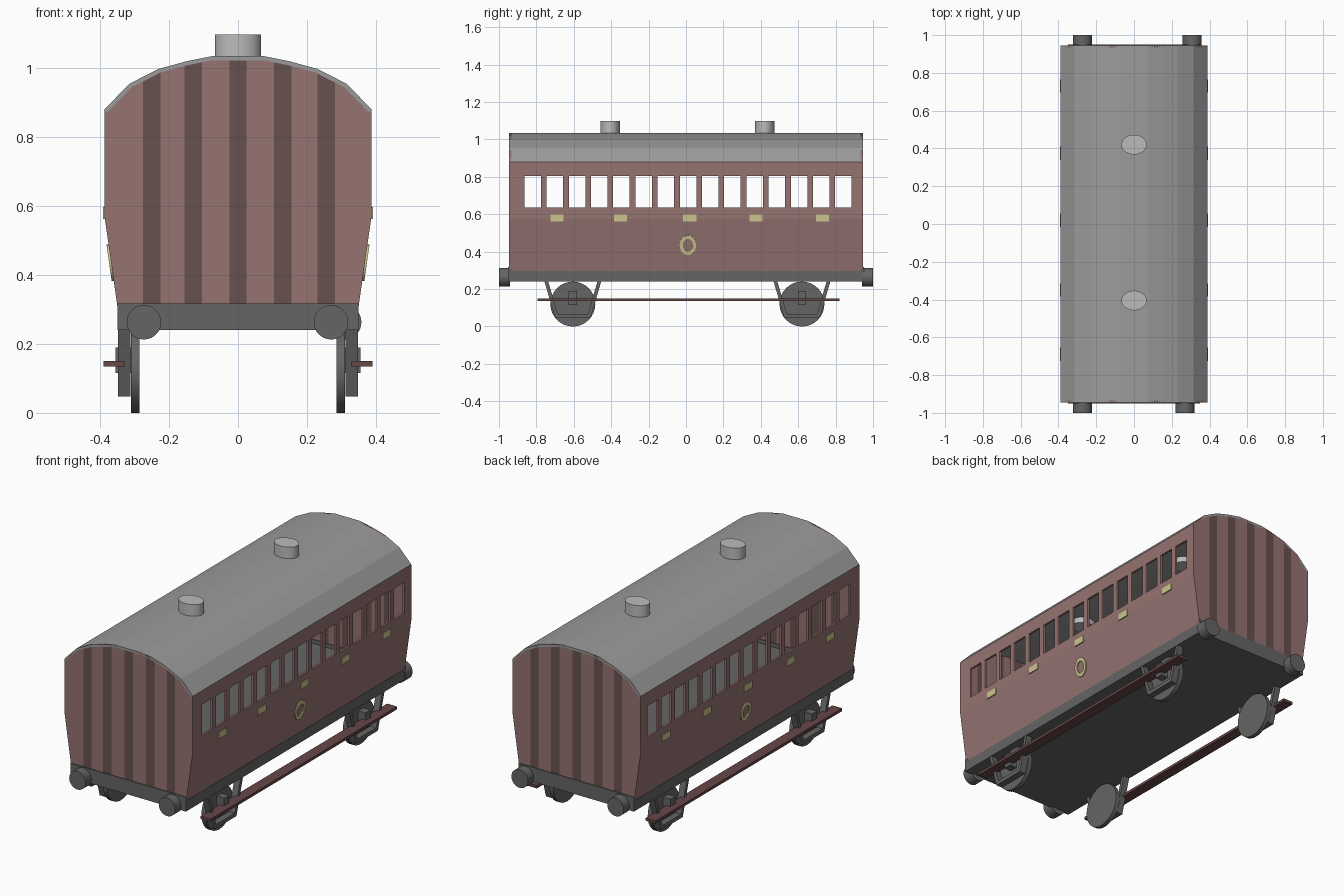
import bpy, bmesh, math
from mathutils import Vector, Matrix

if "Cube" in bpy.data.objects:
    bpy.data.objects.remove(bpy.data.objects["Cube"], do_unlink=True)


def material(name, r, g, b):
    m = bpy.data.materials.new(name)
    m.use_nodes = True
    m.diffuse_color = (r, g, b, 1)
    m.node_tree.nodes["Principled BSDF"].inputs["Base Color"].default_value = (r, g, b, 1)
    return m


MAROON = material("maroon", .30, .172, .165)
STRIPE = material("dark_maroon", .135, .083, .08)
ROOF = material("roof_grey", .33, .33, .33)
VENT = material("light_grey", .5, .5, .5)
IRON = material("iron_grey", .13, .13, .13)
BRASS = material("pale_brass", .6, .56, .27)
BOARD = material("footboard_brown", .13, .065, .062)


def make(name, bm, *mats):
    mesh = bpy.data.meshes.new(name)
    bm.to_mesh(mesh)
    bm.free()
    for m in mats:
        mesh.materials.append(m)
    ob = bpy.data.objects.new(name, mesh)
    bpy.context.collection.objects.link(ob)
    return ob


def sheet(name, polys, outward, *mats, thick=.012, offset=-1, rule=None):
    """Panel of polygons facing outward, thickened by a modifier."""
    bm = bmesh.new()
    for p in polys:
        bm.faces.new([bm.verts.new(v) for v in p])
    bmesh.ops.remove_doubles(bm, verts=bm.verts, dist=1e-5)
    bm.normal_update()
    for f in bm.faces:
        if f.normal.dot(Vector(outward)) < 0:
            f.normal_flip()
        if rule:
            f.material_index = rule(f.calc_center_median())
    ob = make(name, bm, *mats)
    mod = ob.modifiers.new("thickness", 'SOLIDIFY')
    mod.thickness, mod.offset = thick, offset
    return ob


def box(name, lo, hi, mat):
    lo, hi = Vector(lo), Vector(hi)
    bm = bmesh.new()
    bmesh.ops.create_cube(bm, size=1, matrix=Matrix.Translation((lo + hi) / 2)
                          @ Matrix.Diagonal((*(hi - lo), 1)))
    return make(name, bm, mat)


def cylinder(name, centre, radius, depth, axis, mat, squash=1):
    bm = bmesh.new()
    turn = Vector((0, 0, 1)).rotation_difference(Vector(axis)).to_matrix().to_4x4()
    bmesh.ops.create_cone(bm, cap_ends=True, segments=32, radius1=radius, radius2=radius,
                          depth=depth, matrix=Matrix.Translation(centre) @ turn
                          @ Matrix.Diagonal((1, squash, 1, 1)))
    ob = make(name, bm, mat)
    bpy.ops.object.select_all(action='DESELECT')
    bpy.context.view_layer.objects.active = ob
    ob.select_set(True)
    bpy.ops.object.shade_smooth_by_angle(angle=math.radians(40))
    return ob


def interpolate(points, x):
    for (a, za), (b, zb) in zip(points, points[1:]):
        if a <= x <= b:
            return za + (zb - za) * (x - a) / (b - a)
    return points[0][1]


END = .946
arch = [(.075, 1.035), (.15, 1.02), (.23, .998), (.315, .955), (.388, .88)]
wall = [(.348, .295), (.388, .575), (.388, .635), (.388, .805), (.388, .88)]
SIDES = ((1, "left"), (-1, "right"))

# Roof
full = [(-x, z) for x, z in reversed(arch)] + arch
sheet("roof", [[(a, -END, za), (b, -END, zb), (b, END, zb), (a, END, za)]
               for (a, za), (b, zb) in zip(full, full[1:])], (0, 0, 1), ROOF)
for y, label in ((-.405, "front"), (.42, "rear")):
    cylinder(label + "_roof_vent", (0, y, 1.045), .067, .106, (0, 0, 1), VENT, .78)

# Side walls with a row of open windows
centres = [-.82 + i * .1187 for i in range(15)]
cuts = [-END] + [c + s * .044 for c in centres for s in (-1, 1)] + [END]
for s, label in SIDES:
    panels = []
    for row, ((xa, za), (xb, zb)) in enumerate(zip(wall, wall[1:])):
        for col, (ya, yb) in enumerate(zip(cuts, cuts[1:])):
            if row == 2 and col % 2:
                continue
            panels.append([(s * xa, ya, za), (s * xa, yb, za), (s * xb, yb, zb), (s * xb, ya, zb)])
    sheet(label + "_wall", panels, (s, 0, 0), MAROON)

# End walls in vertical columns, alternate planks painted dark
stripes = (-.25, -.13, 0, .13, .256)
xs = sorted({x for x, z in full} | {c + d for c in stripes for d in (-.025, .025)}
            | {-.348, .348})
base = wall[:2]


def top(x):
    return interpolate(arch, abs(x))


def bottom(x):
    return interpolate(base, abs(x))


def striped(p):
    return int(any(abs(p.x - c) < .025 for c in stripes))


for s, label in ((-1, "front"), (1, "rear")):
    y = s * END
    sheet(label + "_end_wall",
          [[(a, y, bottom(a)), (b, y, bottom(b)), (b, y, top(b)), (a, y, top(a))]
           for a, b in zip(xs, xs[1:])], (0, s, 0), MAROON, STRIPE, rule=striped)

# Underframe, headstocks and buffers
box("underframe", (-.35, -END, .24), (.35, END, .297), IRON)
for s, label, bx in ((-1, "front", (-.273, .27)), (1, "rear", (-.273, .308))):
    ys = sorted((s * .93, s * .951))
    box(label + "_headstock", (-.35, ys[0], .24), (.35, ys[1], .318), IRON)
    for x in bx:
        cylinder(label + "_buffer", (x, s * .97, .263), .05, .06, (0, 1, 0), IRON)

# Running gear
for s, label in SIDES:
    for yc, where in ((-.605, "front"), (.62, "rear")):
        part = where + "_" + label
        cylinder(part + "_wheel", (s * .298, yc, .12), .12, .024, (1, 0, 0), IRON)
        bars = [[(s * .33, yc + d * .152, .242), (s * .33, yc + d * .132, .242),
                 (s * .33, yc + d * .075, .047), (s * .33, yc + d * .095, .047)]
                for d in (-1, 1)]
        bars.append([(s * .33, yc + d, z) for d, z in
                     ((-.095, .047), (.095, .047), (.09, .068), (-.09, .068))])
        for bar in bars:
            sheet(part + "_axle_guard", [bar], (s, 0, 0), IRON, thick=.036, offset=0)
        x = sorted((s * .305, s * .355))
        box(part + "_axlebox", (x[0], yc - .022, .115), (x[1], yc + .022, .19), IRON)
    x = sorted((s * .33, s * .39))
    box(label + "_footboard", (x[0], -.795, .135), (x[1], .82, .15), BOARD)

# Brass door plates and oval ring
for s, label in SIDES:
    for y in (-.69, -.35, .02, .375, .73):
        x = sorted((s * .384, s * .392))
        box(label + "_door_plate", (x[0], y - .035, .562), (x[1], y + .035, .598), BRASS)

    def rim(k, scale):
        t = math.tau * k / 24
        z = .435 + .053 * scale * math.sin(t)
        return (s * (.374 + (z - .435) / 7), .01 + .044 * scale * math.cos(t), z)

    sheet(label + "_oval_ring", [[rim(k, 1), rim(k + 1, 1), rim(k + 1, .62), rim(k, .62)]
                                 for k in range(24)], (s, 0, 0), BRASS, thick=.009)
